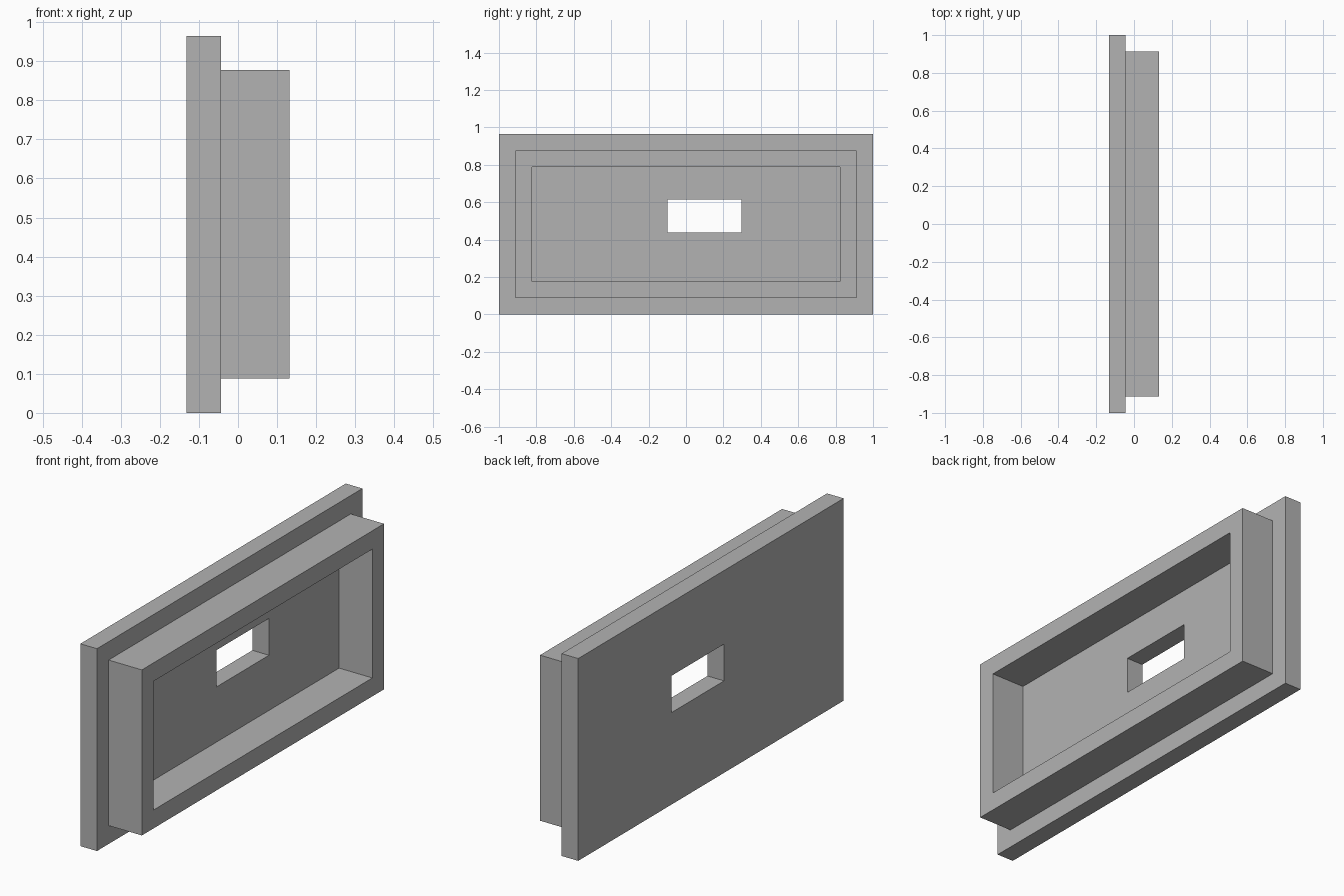
import bpy
import bmesh

cube = bpy.data.objects.get("Cube")
if cube:
    bpy.data.objects.remove(cube, do_unlink=True)

UNIT = 1 / 11.4           # wall thickness, the module of the whole panel
HEIGHT = 11 * UNIT
BACK, FACE, FRONT = -1.5 * UNIT, -0.5 * UNIT, 1.5 * UNIT

grey = bpy.data.materials.new("plain_grey")
grey.use_nodes = True
colour = (0.45, 0.45, 0.45, 1)
grey.diffuse_color = colour
grey.node_tree.nodes["Principled BSDF"].inputs["Base Color"].default_value = colour


def inset(amount):
    """Rectangle of the panel outline, moved inwards: y0, y1, z0, z1."""
    return (-1 + amount, 1 - amount, amount, HEIGHT - amount)


def loop(bm, rect, x):
    y0, y1, z0, z1 = rect
    return [bm.verts.new((x, y, z))
            for y, z in ((y0, z0), (y1, z0), (y1, z1), (y0, z1))]


# Rectangular section rings, from the window's back edge around to its front edge
plate, rim, pocket = inset(0), inset(UNIT), inset(2 * UNIT)
window = (-0.099, 0.296, 5 * UNIT, 7 * UNIT)
sections = [
    (window, BACK), (plate, BACK),      # back of plate
    (plate, FACE), (rim, FACE),         # plate edge and flange
    (rim, FRONT), (pocket, FRONT),      # raised rim
    (pocket, FACE), (window, FACE),     # pocket wall and floor
]

# Bridge each ring to the next, closing through the window
bm = bmesh.new()
rings = [loop(bm, rect, x) for rect, x in sections]
for a, b in zip(rings, rings[1:] + rings[:1]):
    for i in range(4):
        j = (i + 1) % 4
        bm.faces.new((a[i], a[j], b[j], b[i]))
bmesh.ops.recalc_face_normals(bm, faces=bm.faces)

mesh = bpy.data.meshes.new("rimmed_panel")
bm.to_mesh(mesh)
bm.free()
mesh.materials.append(grey)
panel = bpy.data.objects.new("rimmed_panel", mesh)
bpy.context.collection.objects.link(panel)
